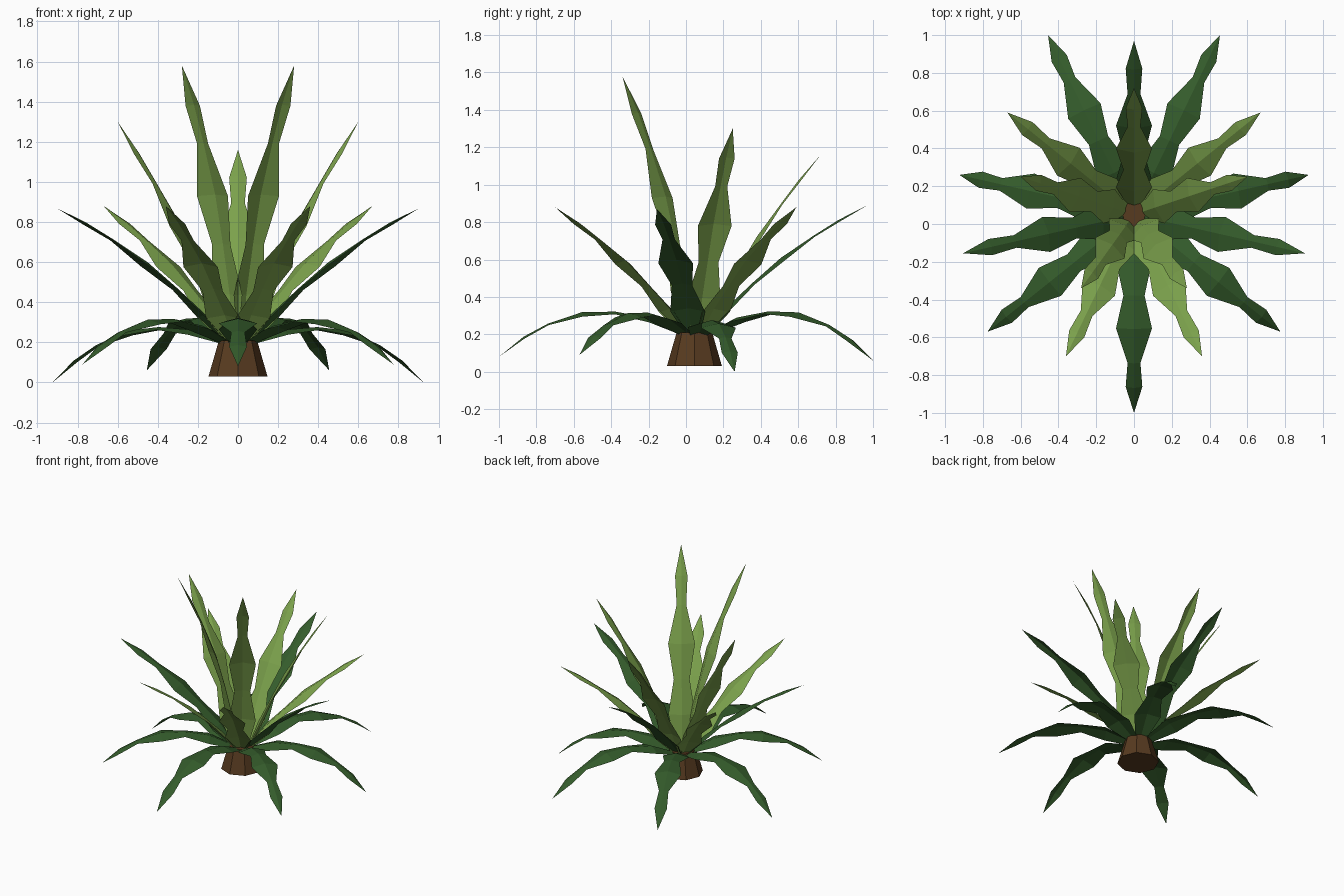
import bpy, bmesh, math
from mathutils import Vector

if "Cube" in bpy.data.objects:
    bpy.data.objects.remove(bpy.data.objects["Cube"])


def material(name, rgb):
    m = bpy.data.materials.new(name)
    m.diffuse_color = (*rgb, 1)
    m.use_nodes = True
    m.node_tree.nodes["Principled BSDF"].inputs["Base Color"].default_value = m.diffuse_color
    return m


DARK = material("dark green", (0.034, 0.105, 0.024))
LIGHT = material("light green", (0.200, 0.360, 0.072))
BROWN = material("bark brown", (0.095, 0.043, 0.014))

CENTRE = Vector((0, 0.05, 0.19))
# leaf outline: position along the leaf, half width
OUTLINE = [(0, 0.035), (0.17, 0.095), (0.345, 0.056), (0.52, 0.095),
           (0.71, 0.034), (0.85, 0.044), (1, 0)]


def add_object(name, bm, mat):
    mesh = bpy.data.meshes.new(name)
    bm.to_mesh(mesh)
    bm.free()
    mesh.materials.append(mat)
    ob = bpy.data.objects.new(name, mesh)
    bpy.context.collection.objects.link(ob)
    return ob


def leaf(name, tip, bulge, stretch, mat):
    """Blade with a raised midrib along a curve from the crown to the tip."""
    tip = Vector(tip)
    out = Vector((tip.x, tip.y - CENTRE.y, 0)).normalized()
    side = Vector((-out.y, out.x, 0))
    base = CENTRE + out * 0.045
    rise = (tip - base).cross(side).normalized()
    if rise.z < 0:
        rise = -rise
    ctrl = (base + tip) / 2 + rise * 2 * bulge
    bm = bmesh.new()
    rows = []
    for t, w in OUTLINE:
        t = t ** stretch
        p = base * (1 - t) ** 2 + ctrl * 2 * t * (1 - t) + tip * t * t
        tangent = ((ctrl - base) * (1 - t) + (tip - ctrl) * t).normalized()
        up = tangent.cross(side).normalized()
        if up.z < 0:
            up = -up
        if w == 0:
            rows.append([bm.verts.new(p)])
        else:
            drop = up * (w * 0.15)
            rows.append([bm.verts.new(p - side * w - drop),
                         bm.verts.new(p + drop * 0.7),
                         bm.verts.new(p + side * w - drop)])
    for a, b in zip(rows, rows[1:]):
        for i in range(2):
            if len(b) == 1:
                bm.faces.new((a[i], b[0], a[i + 1]))
            else:
                bm.faces.new((a[i], b[i], b[i + 1], a[i + 1]))
    bmesh.ops.recalc_face_normals(bm, faces=bm.faces)
    bm.normal_update()
    if sum(f.normal.z for f in bm.faces) < 0:
        bmesh.ops.reverse_faces(bm, faces=bm.faces)
    add_object(name, bm, mat)


# name, tip, bulge above the chord, outline stretch, colour
LEAVES = [
    ("front_droop_leaf", (0, -1.0, 0.08), 0.18, 0.95, DARK),
    ("front_side_droop_leaf", (0.775, -0.57, 0.09), 0.17, 0.95, DARK),
    ("side_droop_leaf", (0.925, 0.26, 0.0), 0.165, 0.95, DARK),
    ("back_droop_leaf", (0.455, 1.0, 0.06), 0.19, 0.95, DARK),
    ("side_rising_leaf", (0.905, -0.155, 0.87), 0.06, 1, DARK),
    ("back_rising_leaf", (0, 0.97, 0.89), 0.06, 1, DARK),
    ("back_side_young_leaf", (0.67, 0.59, 0.88), 0.05, 1, LIGHT),
    ("front_young_leaf", (0.36, -0.70, 0.88), 0.05, 1, LIGHT),
    ("side_tall_leaf", (0.60, 0.25, 1.30), 0.04, 1, LIGHT),
    ("front_tall_leaf", (0.28, -0.34, 1.58), 0.07, 1, LIGHT),
    ("back_tall_leaf", (0, 0.72, 1.16), 0.04, 1, LIGHT),
]
for name, (x, y, z), bulge, stretch, mat in LEAVES:
    if x == 0:
        leaf(name, (x, y, z), bulge, stretch, mat)
    else:
        leaf(name + "_right", (x, y, z), bulge, stretch, mat)
        leaf(name + "_left", (-x, y, z), bulge, stretch, mat)

# tapered trunk stub
bm = bmesh.new()
bmesh.ops.create_cone(bm, cap_ends=True, segments=8, radius1=0.147,
                      radius2=0.095, depth=0.18)
trunk = add_object("trunk", bm, BROWN)
trunk.location = (0, 0.045, 0.12)
